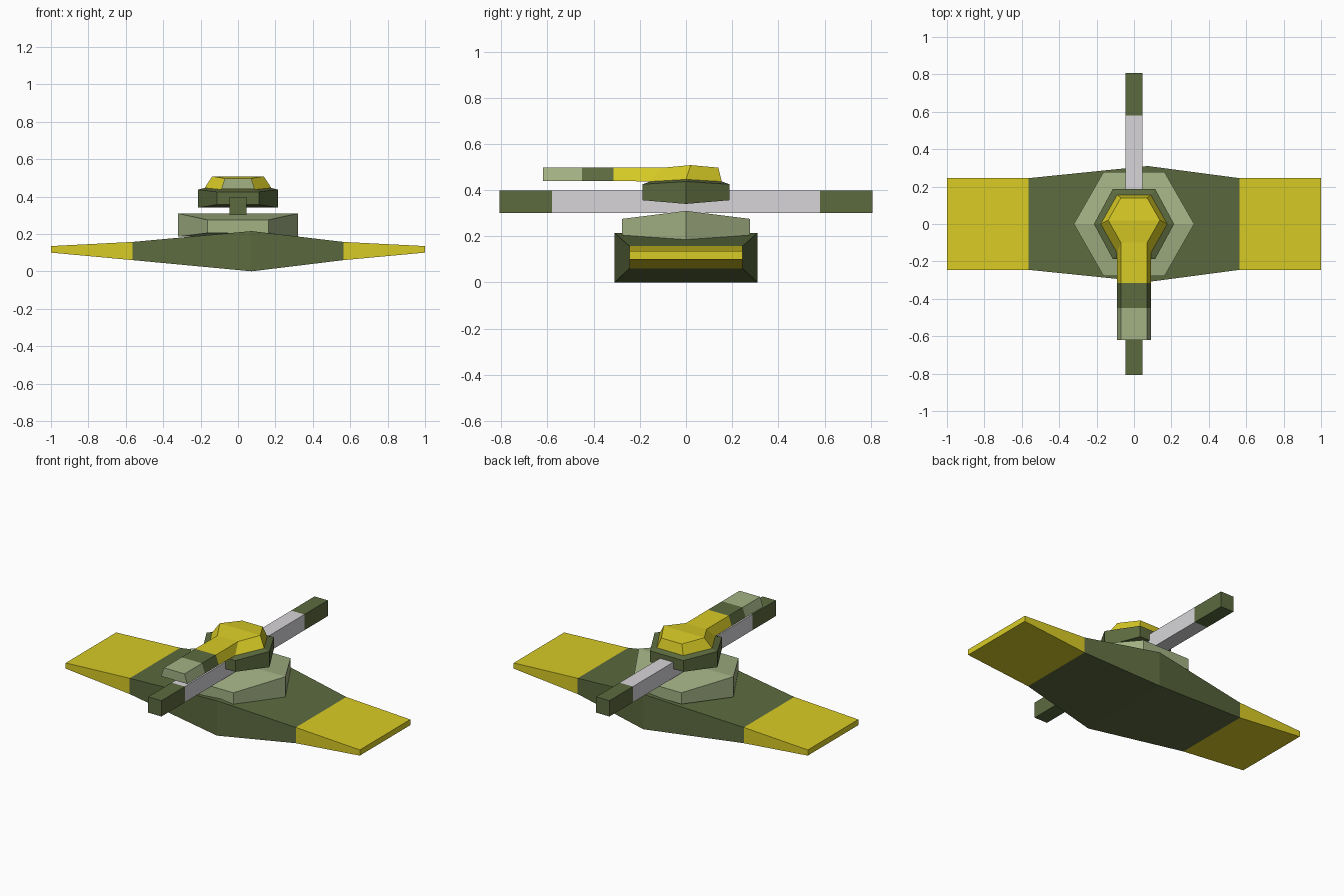
import bpy
import bmesh

if "Cube" in bpy.data.objects:
    bpy.data.objects.remove(bpy.data.objects["Cube"])


def srgb(r, g, b):
    lin = lambda c: c / 12.92 if c <= 0.04045 else ((c + 0.055) / 1.055) ** 2.4
    return [lin(v / 255) for v in (r, g, b)] + [1.0]


def material(name, rgb):
    m = bpy.data.materials.new(name)
    m.diffuse_color = srgb(*rgb)
    m.use_nodes = True
    m.node_tree.nodes["Principled BSDF"].inputs["Base Color"].default_value = m.diffuse_color
    return m


DARK = material("dark_green", (92, 106, 63))
LIGHT = material("light_green", (163, 178, 132))
YELLOW = material("yellow", (216, 203, 37))
GREY = material("light_grey", (215, 213, 216))


def make(name, bm, mats, rule=None):
    bmesh.ops.recalc_face_normals(bm, faces=bm.faces)
    if rule:
        for f in bm.faces:
            f.material_index = rule(f.calc_center_median())
    mesh = bpy.data.meshes.new(name)
    bm.to_mesh(mesh)
    bm.free()
    for m in mats:
        mesh.materials.append(m)
    obj = bpy.data.objects.new(name, mesh)
    bpy.context.collection.objects.link(obj)


def fan(bm, ring, start):
    r = ring[start:] + ring[:start]
    for i in range(1, len(r) - 1):
        bm.faces.new((r[0], r[i], r[i + 1]))


def loft(rings, fan_start=None, skip=()):
    """Skin rings of points; caps are quads/n-gons, or triangle fans if fan_start is given."""
    bm = bmesh.new()
    vs = [[bm.verts.new(p) for p in ring] for ring in rings]
    n = len(vs[0])
    for a, b in zip(vs, vs[1:]):
        for i in range(n):
            if i not in skip:
                j = (i + 1) % n
                bm.faces.new((a[i], a[j], b[j], b[i]))
    for cap in (vs[0], vs[-1]):
        if fan_start is None:
            bm.faces.new(cap)
        else:
            fan(bm, cap, fan_start)
    return bm, vs


def hexagon(x_side, z_side, x_end, y_back, z_end, y_front=None, y_side=0.0):
    """Hexagon with its two side corners at a different height than the four end corners."""
    yf = -y_back if y_front is None else y_front
    return [(x_side, y_side, z_side), (x_end, y_back, z_end), (-x_end, y_back, z_end),
            (-x_side, y_side, z_side), (-x_end, yf, z_end), (x_end, yf, z_end)]


# Winged hull: rectangular sections along x, yellow outer panels
sections = [(-1, .245, .10, .135), (-.565, .245, .06, .157), (.073, .31, 0, .215),
            (.565, .245, .06, .157), (1, .245, .10, .135)]
bm, _ = loft([[(x, -y, lo), (x, y, lo), (x, y, hi), (x, -y, hi)]
              for x, y, lo, hi in sections])
make("winged_hull", bm, [DARK, YELLOW], lambda c: int(abs(c.x) > .57))

# Hexagonal deck plate
bm, _ = loft([hexagon(.322, .185, .163, .278, .205),
              hexagon(.322, .31, .163, .278, .275)], 3)
make("deck_plate", bm, [LIGHT])

# Long square pole through the middle, green ends
bm, _ = loft([[(-.045, y, .30), (.045, y, .30), (.045, y, .397), (-.045, y, .397)]
              for y in (-.808, -.58, .58, .808)])
make("cross_pole", bm, [GREY, DARK], lambda c: int(abs(c.y) > .3))

# Turret base with a sloped rim
bm, _ = loft([hexagon(.214, .34, .113, .188, .356),
              hexagon(.214, .437, .113, .188, .425),
              hexagon(.178, .446, .09, .155, .437)], 0)
make("turret_base", bm, [DARK])

# Turret top with the barrel growing out of its front face
bm, rings = loft([hexagon(.178, .446, .09, .155, .437),
                  hexagon(.138, .508, .07, .14, .497, -.10, .02)], 0, skip=(4,))
prev = [rings[0][4], rings[0][5], rings[1][5], rings[1][4]]
for y in (-.315, -.45, -.62):
    cur = [bm.verts.new(p) for p in ((-.09, y, .44), (.09, y, .44),
                                     (.07, y, .497), (-.07, y, .497))]
    for i in range(4):
        j = (i + 1) % 4
        bm.faces.new((prev[i], prev[j], cur[j], cur[i]))
    prev = cur
bm.faces.new(prev)
make("turret_top_and_barrel", bm, [YELLOW, DARK, LIGHT],
     lambda c: int(c.y < -.33) + int(c.y < -.46))
